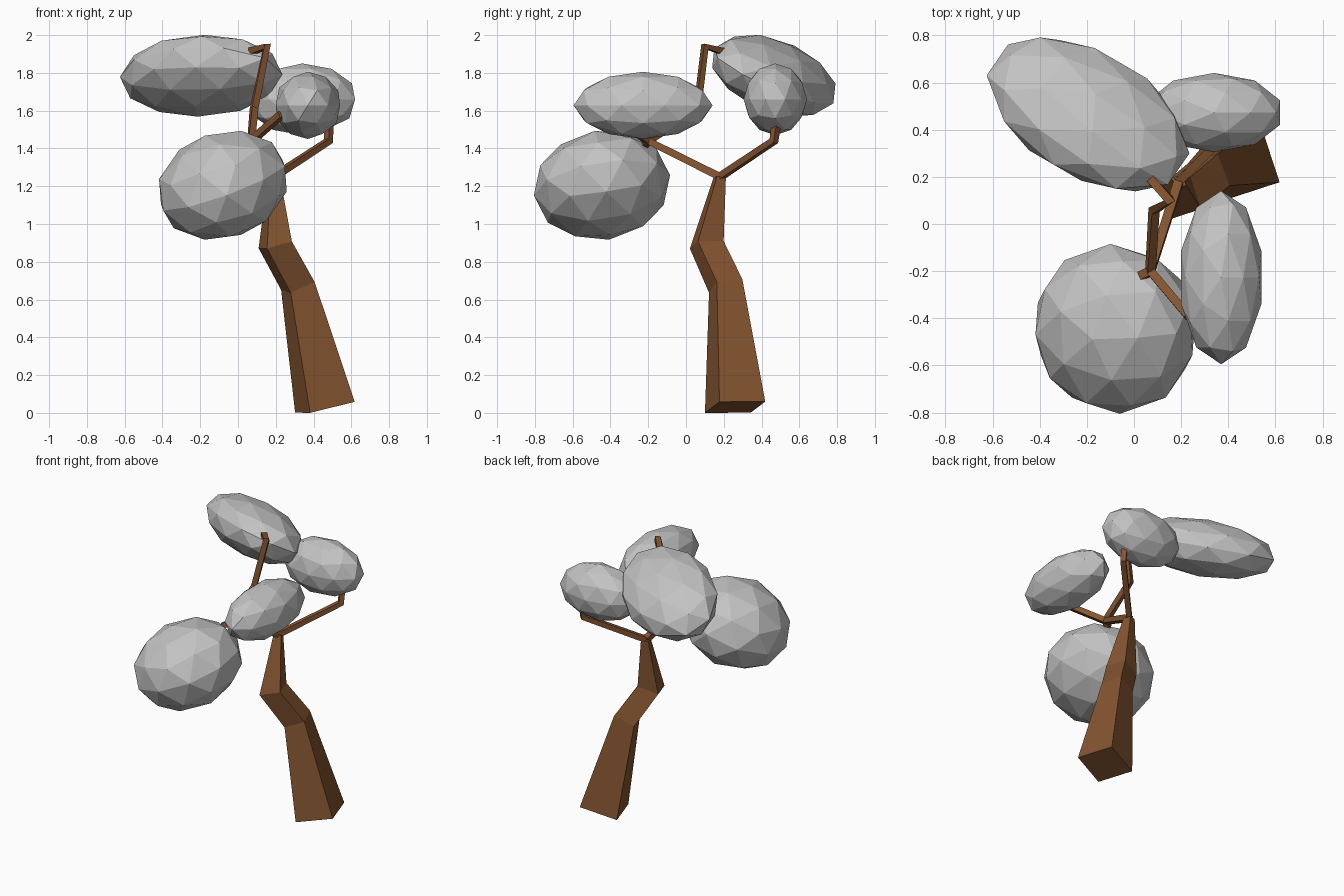
import bpy, bmesh
from math import radians
from mathutils import Vector, Euler, Matrix

if "Cube" in bpy.data.objects:
    bpy.data.objects.remove(bpy.data.objects["Cube"])


def material(name, rgb):
    m = bpy.data.materials.new(name)
    m.diffuse_color = (*rgb, 1)
    m.use_nodes = True
    m.node_tree.nodes["Principled BSDF"].inputs["Base Color"].default_value = m.diffuse_color
    return m


bark = material("brown bark", (0.23, 0.09, 0.03))
leaf = material("grey foliage", (0.55, 0.55, 0.55))


def finish(bm, name, mat):
    bmesh.ops.recalc_face_normals(bm, faces=bm.faces)
    mesh = bpy.data.meshes.new(name)
    bm.to_mesh(mesh)
    bm.free()
    mesh.materials.append(mat)
    bpy.context.collection.objects.link(bpy.data.objects.new(name, mesh))


def limb(name, points, widths, side=(-0.31, 0.95, 0)):
    """Square-section limb swept along a bent path, capped at both ends."""
    pts = [Vector(p) for p in points]
    bm = bmesh.new()
    rings = []
    for i, (p, w) in enumerate(zip(pts, widths)):
        t = Vector((0, 0, 0))
        if i > 0:
            t += (p - pts[i - 1]).normalized()
        if i < len(pts) - 1:
            t += (pts[i + 1] - p).normalized()
        t.normalize()
        v = Vector(side)
        v = (v - t * v.dot(t)).normalized()
        u = v.cross(t)
        rings.append([bm.verts.new(p + (u * a + v * b) * w / 2)
                      for a, b in ((-1, -1), (1, -1), (1, 1), (-1, 1))])
    for r, s in zip(rings, rings[1:]):
        for k in range(4):
            n = (k + 1) % 4
            bm.faces.new((r[k], r[n], s[n], s[k]))
    bm.faces.new(rings[0])
    bm.faces.new(rings[-1])
    finish(bm, name, bark)


def foliage(name, centre, radii, tilt=(0, 0, 0)):
    """Faceted ellipsoid clump."""
    bm = bmesh.new()
    bmesh.ops.create_icosphere(bm, subdivisions=2, radius=1)
    rot = Euler([radians(a) for a in tilt]).to_matrix().to_4x4()
    bm.transform(Matrix.Translation(centre) @ rot @ Matrix.Diagonal((*radii, 1)))
    finish(bm, name, leaf)


# Leaning trunk with two bends
crown = (0.19, 0.18, 1.25)
limb("trunk", [(0.46, 0.26, 0.03), (0.317, 0.21, 0.672), (0.197, 0.11, 0.89), crown],
     [0.255, 0.145, 0.143, 0.05])

# Branches from the crown and the front fork
fork = (0.07, -0.20, 1.44)
w = 0.036
limb("right_branch", [crown, (0.48, 0.465, 1.44), (0.48, 0.48, 1.54)],
     [w, w, w], (0.7, -0.7, 0))
limb("front_branch", [crown, fork], [0.04, w], (1, 0, 0))
limb("upper_branch", [fork, (0.085, 0.06, 1.61), (0.153, 0.10, 1.94), (0.07, 0.19, 1.915)],
     [w, w, w, w], (1, 0.5, 0))
limb("right_twig", [fork, (0.23, -0.39, 1.58)], [w, w], (0.8, 0.6, 0))
limb("left_twig", [fork, (0.03, -0.22, 1.42)], [w, w], (0, 1, 0))

# Foliage clumps
foliage("upper_foliage", (-0.195, 0.465, 1.785), (0.475, 0.295, 0.185), (-29, -6.4, -31))
foliage("lower_foliage", (-0.08, -0.445, 1.205), (0.36, 0.365, 0.283), (9, -20, 0))
foliage("front_foliage", (0.37, -0.227, 1.628), (0.179, 0.368, 0.178))
foliage("right_foliage", (0.34, 0.473, 1.66), (0.294, 0.168, 0.19))
